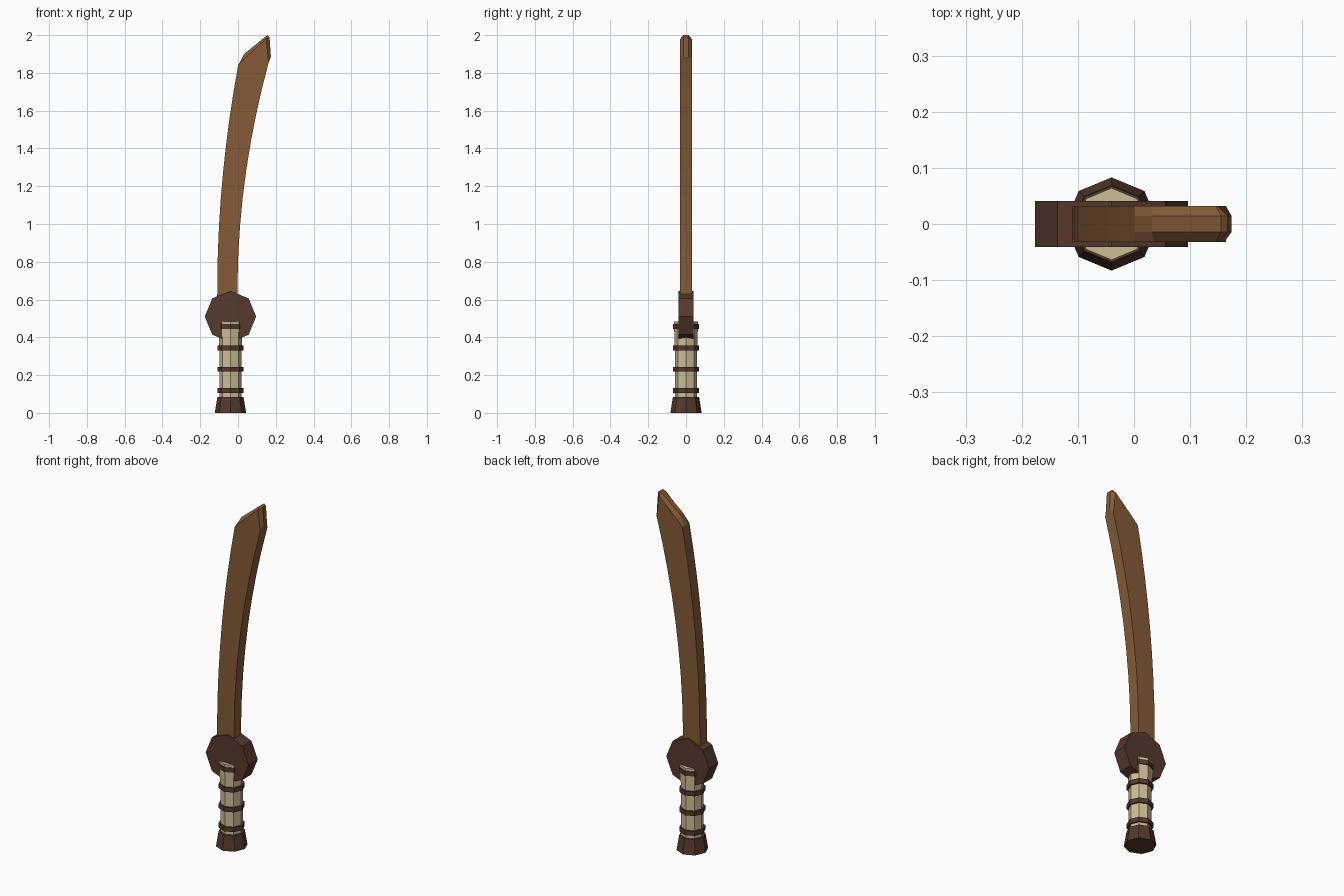
import bpy, bmesh, math
from mathutils import Matrix

old = bpy.data.objects.get("Cube")
if old:
    bpy.data.objects.remove(old, do_unlink=True)


def material(name, rgb):
    m = bpy.data.materials.new(name)
    m.use_nodes = True
    m.diffuse_color = (*rgb, 1)
    m.node_tree.nodes["Principled BSDF"].inputs["Base Color"].default_value = (*rgb, 1)
    return m


blade_wood = material("blade_wood", (0.235, 0.105, 0.038))
dark_wood = material("dark_wood", (0.092, 0.041, 0.027))
cream_wrap = material("cream_wrap", (0.60, 0.51, 0.30))

AXIS_X = -0.04


def finish(bm, name, mat):
    bmesh.ops.recalc_face_normals(bm, faces=bm.faces[:])
    mesh = bpy.data.meshes.new(name)
    bm.to_mesh(mesh)
    bm.free()
    mesh.materials.append(mat)
    ob = bpy.data.objects.new(name, mesh)
    bpy.context.scene.collection.objects.link(ob)
    return ob


def octagon_stack(name, mat, rings, transform):
    """Loft eight-sided rings given as (radius, height)."""
    bm = bmesh.new()
    loops = []
    for r, h in rings:
        loops.append([bm.verts.new((r * math.cos(k * math.pi / 4),
                                    r * math.sin(k * math.pi / 4), h)) for k in range(8)])
    for a, b in zip(loops, loops[1:]):
        for k in range(8):
            bm.faces.new((a[k], a[(k + 1) % 8], b[(k + 1) % 8], b[k]))
    bm.faces.new(loops[0])
    bm.faces.new(loops[-1])
    bm.transform(transform)
    return finish(bm, name, mat)


upright = Matrix.Translation((AXIS_X, 0, 0))

# Pommel and grip
octagon_stack("pommel", dark_wood, [(0.083, 0), (0.069, 0.085)], upright)
octagon_stack("grip", cream_wrap, [(0.059, 0.08), (0.059, 0.33), (0.064, 0.485)], upright)

# Binding bands around the grip
for i in range(4):
    z = 0.118 + i * 0.113
    octagon_stack(f"grip_band_{i + 1}", dark_wood,
                  [(0.068, z - 0.013), (0.068, z + 0.013)], upright)

# Guard: a thick octagonal disc facing front and back
octagon_stack("guard", dark_wood, [(0.136, -0.041), (0.136, 0.041)],
              Matrix.Translation((AXIS_X, 0, 0.51)) @ Matrix.Rotation(math.pi / 2, 4, "X"))

# Blade: curved outline with a chamfered tip
HALF, CREST = 0.032, 0.014
BASE, STEPS = 0.56, 9


def edge(start, bend, top):
    points = []
    for i in range(STEPS + 1):
        z = BASE + (top - BASE) * i / STEPS
        points.append((start + bend * max(0, z - 0.64) ** 2, z))
    return points


spine = edge(-0.110, 0.077, 1.84)
cutting = edge(-0.003, 0.112, 1.86)[::-1]
tip_crest = [(0.032, 1.9), (0.155, 2.0), (0.167, 1.99), (0.174, 1.885)]
tip_face = [(0.034, 1.875), (0.146, 1.978), (0.149, 1.978), (0.161, 1.87)]
crest = spine + tip_crest + cutting
face = spine + tip_face + cutting

bm = bmesh.new()
loops = [[bm.verts.new((x, y, z)) for x, z in outline]
         for outline, y in ((face, -HALF), (crest, -CREST), (crest, CREST), (face, HALF))]
n = len(crest)
for a, b in zip(loops, loops[1:]):
    for k in range(n):
        j = (k + 1) % n
        bm.faces.new((a[k], a[j], b[j], b[k]))
bm.faces.new(loops[0])
bm.faces.new(loops[-1])
finish(bm, "blade", blade_wood)
